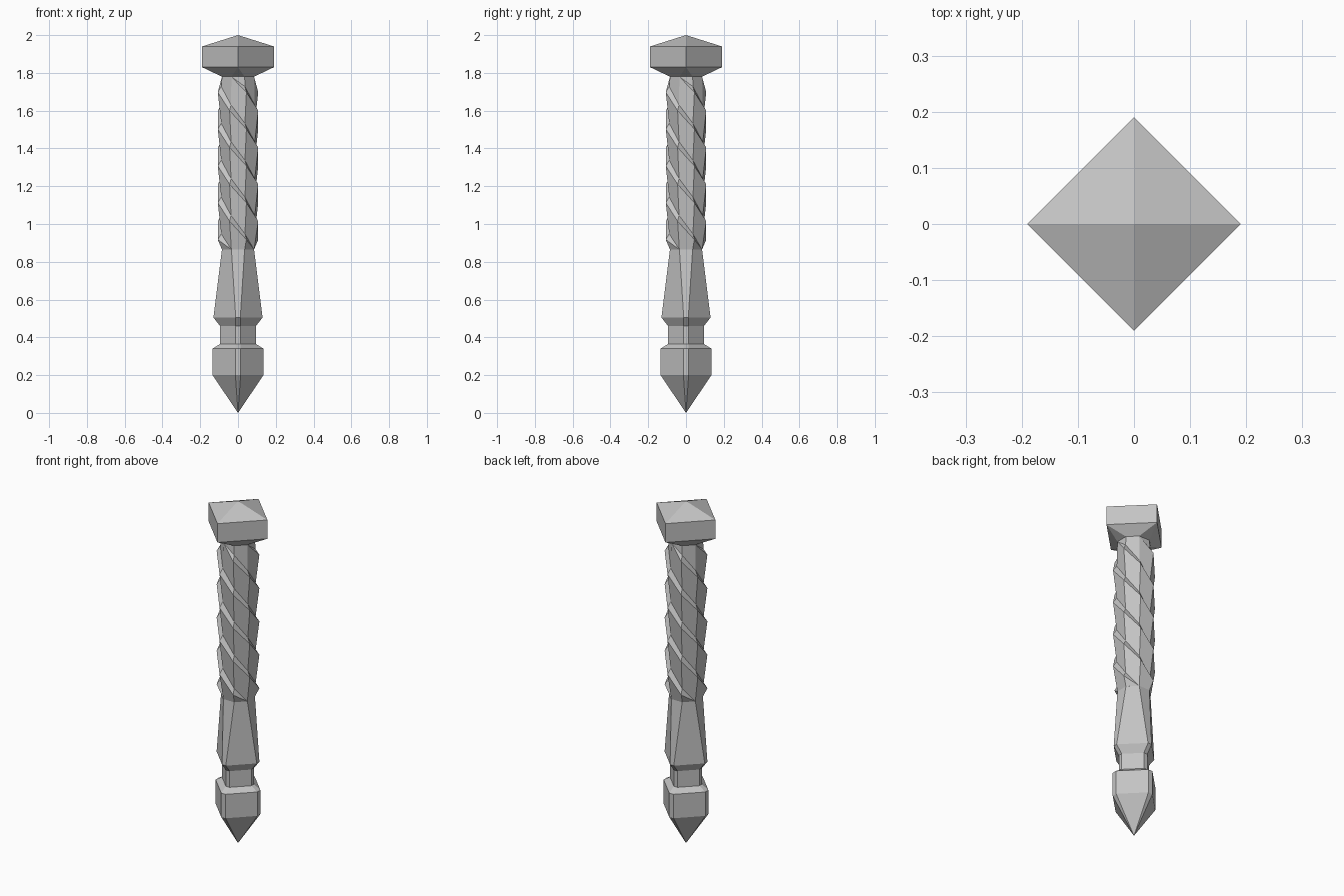
import bpy, bmesh, math

cube = bpy.data.objects.get("Cube")
if cube:
    bpy.data.objects.remove(cube, do_unlink=True)

# Plain grey material
grey = bpy.data.materials.new("plain_grey")
grey.use_nodes = True
grey.diffuse_color = (0.55, 0.55, 0.55, 1)
grey.node_tree.nodes["Principled BSDF"].inputs["Base Color"].default_value = grey.diffuse_color


def finish(name, bm):
    """Weld, orient and turn a bmesh into a flat shaded object."""
    bmesh.ops.remove_doubles(bm, verts=bm.verts, dist=0.0005)
    bmesh.ops.recalc_face_normals(bm, faces=bm.faces)
    mesh = bpy.data.meshes.new(name)
    bm.to_mesh(mesh)
    bm.free()
    mesh.materials.append(grey)
    bpy.context.collection.objects.link(bpy.data.objects.new(name, mesh))


def bridge(bm, rows, closed):
    """Join neighbouring rows of vertices with quads."""
    for low, high in zip(rows, rows[1:]):
        n = len(low)
        for i in range(n if closed else n - 1):
            j = (i + 1) % n
            bm.faces.new((low[i], low[j], high[j], high[i]))


def square_loft(name, profile):
    """Loft chamfered squares, corners on the axes: (z, radius, half chamfer)."""
    bm = bmesh.new()
    rows = []
    for z, r, c in profile:
        row = []
        for q in range(4):
            ca, sa = math.cos(q * math.pi / 2), math.sin(q * math.pi / 2)
            row += [bm.verts.new((r * ca - s * sa, r * sa + s * ca, z)) for s in (-c, c)]
        rows.append(row)
    bridge(bm, rows, True)
    for end in (rows[0], rows[-1]):
        if (end[0].co.xy.length) > 0.01:
            bm.faces.new(end)
    finish(name, bm)


BOTTOM, TOP = 0.865, 1.78
FLAT, CHAMFER = 0.085, 0.035

# Pointed foot, collar, neck and tapering lower shaft
square_loft("pointed_lower_shaft", [
    (0, 0, 0), (0.2, 0.135, 0.014), (0.34, 0.135, 0.014),
    (0.365, 0.095, 0.012), (0.46, 0.095, 0.012),
    (0.505, 0.13, 0.012), (BOTTOM, FLAT, CHAMFER)])

# Head with pyramid cap
square_loft("square_head", [
    (TOP, FLAT, CHAMFER), (1.83, 0.19, 0), (1.94, 0.19, 0), (2, 0, 0)])


# Twisted shaft: eight sides crossed by four stepped spiral ridges
def twisted_shaft():
    pitch, ledge = 0.195, 0.03
    bm = bmesh.new()
    rows = []
    for turn in range(-5, 8):
        for step in range(2):
            row = []
            for k in range(9):
                angle = math.radians(45 * k - 22.5)
                z = 1.6 + pitch * (turn - k / 2) + ledge * step
                r = 0.096 if step else 0.116
                if not BOTTOM < z < TOP:
                    z, r = min(max(z, BOTTOM), TOP), 0.092
                row.append(bm.verts.new((r * math.cos(angle), r * math.sin(angle), z)))
            rows.append(row)
    bridge(bm, rows, False)
    finish("twisted_shaft", bm)


twisted_shaft()
